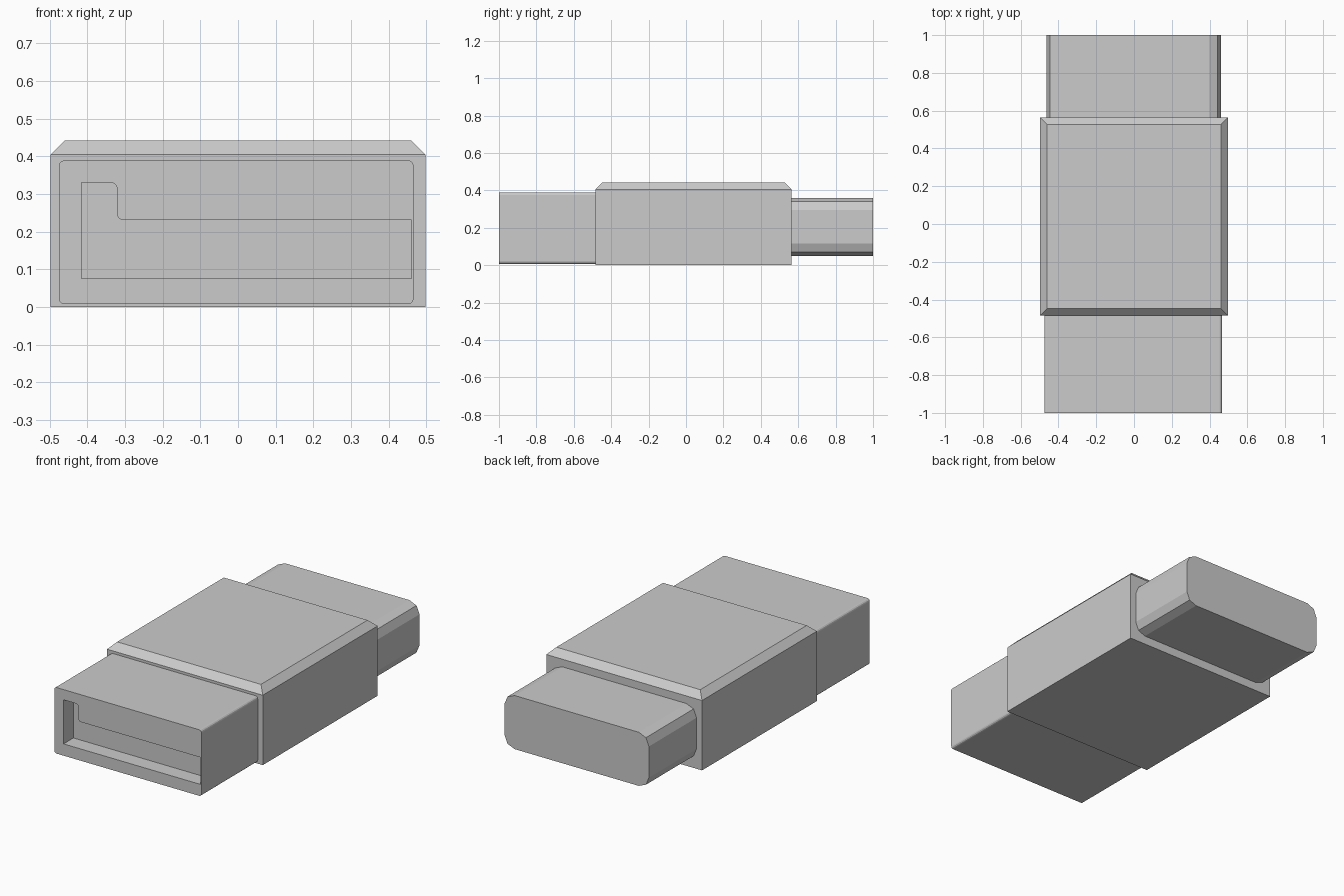
import bpy, bmesh
from math import sin, cos, radians

if "Cube" in bpy.data.objects:
    bpy.data.objects.remove(bpy.data.objects["Cube"])


def arc(cx, cz, r, a0, a1, steps):
    """Points on an arc in the XZ plane, angles in degrees."""
    angles = [radians(a0 + (a1 - a0) * i / steps) for i in range(steps + 1)]
    return [(cx + r * cos(a), cz + r * sin(a)) for a in angles]


def rounded_rect(x0, x1, z0, z1, r, steps):
    centres = [(x1 - r, z1 - r), (x0 + r, z1 - r), (x0 + r, z0 + r), (x1 - r, z0 + r)]
    return [p for i, (cx, cz) in enumerate(centres)
            for p in arc(cx, cz, r, 90 * i, 90 * i + 90, steps)]


def prism(name, profile, y0, y1):
    """Extrude an XZ profile along Y into a closed solid."""
    bm = bmesh.new()
    front = bm.faces.new([bm.verts.new((x, y0, z)) for x, z in profile])
    ext = bmesh.ops.extrude_face_region(bm, geom=[front], use_keep_orig=True)
    moved = [v for v in ext["geom"] if isinstance(v, bmesh.types.BMVert)]
    bmesh.ops.translate(bm, verts=moved, vec=(0, y1 - y0, 0))
    bmesh.ops.recalc_face_normals(bm, faces=bm.faces)
    mesh = bpy.data.meshes.new(name)
    bm.to_mesh(mesh)
    bm.free()
    obj = bpy.data.objects.new(name, mesh)
    bpy.context.collection.objects.link(obj)
    return obj


# Main housing: box with a chamfered top rim
body = prism("housing", [(-0.498, 0), (0.498, 0), (0.498, 0.442), (-0.498, 0.442)], -0.485, 0.565)
bm = bmesh.new()
bm.from_mesh(body.data)
rim = [e for e in bm.edges if all(v.co.z > 0.4 for v in e.verts)]
bmesh.ops.bevel(bm, geom=rim, offset=0.038, segments=1, affect='EDGES')
bm.to_mesh(body.data)
bm.free()

# Rear plug with faceted corners
prism("rear_plug", rounded_rect(-0.463, 0.461, 0.05, 0.36, 0.065, 2), 0.555, 1.0)

# Front socket shell
socket = prism("front_socket", rounded_rect(-0.475, 0.466, 0.007, 0.389, 0.014, 3), -1.0, -0.475)

# Keyed recess in the socket's front face
key = [(-0.416, 0.075), (0.461, 0.075), (0.461, 0.231)]
key += arc(-0.305, 0.247, 0.016, 270, 180, 4)
key += arc(-0.337, 0.314, 0.016, 0, 90, 4)
key += [(-0.416, 0.33)]
cutter = prism("recess_cutter", key, -1.1, -0.91)
cutter.hide_render = True
cut = socket.modifiers.new("recess", 'BOOLEAN')
cut.operation = 'DIFFERENCE'
cut.solver = 'EXACT'
cut.object = cutter
bpy.context.view_layer.objects.active = socket
bpy.ops.object.modifier_apply(modifier=cut.name)
bpy.data.objects.remove(cutter)
